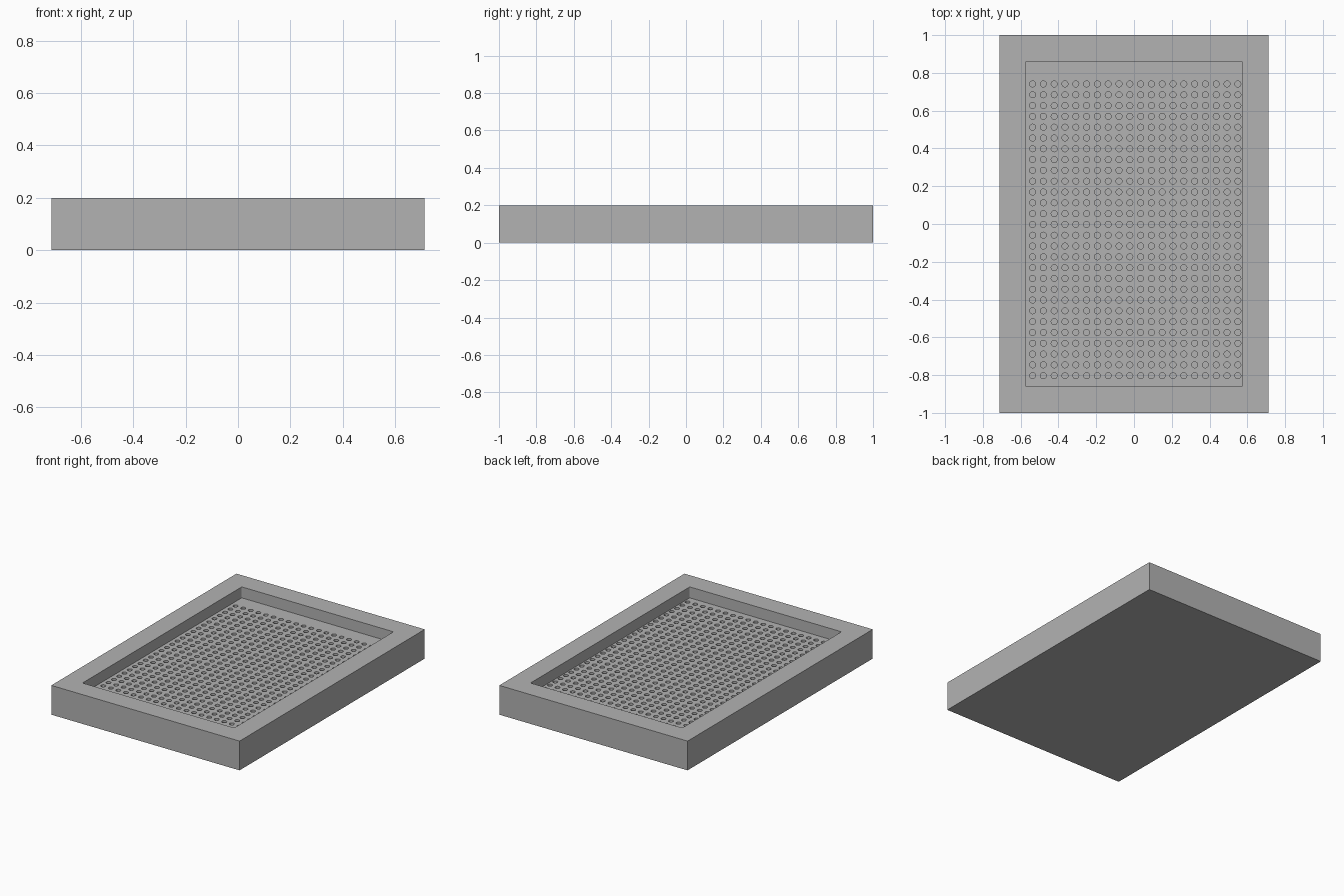
import bpy, bmesh
from mathutils import Matrix, Vector

cube = bpy.data.objects.get("Cube")
if cube:
    bpy.data.objects.remove(cube, do_unlink=True)

WIDTH, LENGTH, HEIGHT = 1.424, 2.0, 0.2
FLOOR_Z = 0.125
PITCH, RADIUS, DEPTH = 0.0572, 0.016, 0.05
COLUMNS, ROWS = 20, 28
FIRST_HOLE = Vector((-0.537, -0.803, FLOOR_Z))

grey = bpy.data.materials.new("plain grey")
grey.use_nodes = True
colour = (0.45, 0.45, 0.45, 1)
grey.diffuse_color = colour
grey.node_tree.nodes["Principled BSDF"].inputs["Base Color"].default_value = colour


def make_object(name, bm):
    mesh = bpy.data.meshes.new(name)
    bm.to_mesh(mesh)
    bm.free()
    mesh.materials.append(grey)
    obj = bpy.data.objects.new(name, mesh)
    bpy.context.collection.objects.link(obj)
    return obj


def box(name, size, bottom, corner=0):
    bm = bmesh.new()
    place = Matrix.Translation((0, 0, bottom + size[2] / 2)) @ Matrix.Diagonal((*size, 1))
    bmesh.ops.create_cube(bm, size=1, matrix=place)
    if corner:
        upright = [e for e in bm.edges if abs(e.verts[0].co.z - e.verts[1].co.z) > 0.01]
        bmesh.ops.bevel(bm, geom=upright, offset=corner, segments=3, profile=0.5, affect='EDGES')
    return make_object(name, bm)


def cut(target, cutter):
    mod = target.modifiers.new(cutter.name, 'BOOLEAN')
    mod.operation = 'DIFFERENCE'
    mod.solver = 'EXACT'
    mod.object = cutter
    cutter.hide_render = True
    cutter.hide_set(True)


# Tray block with a shallow, slightly rounded recess
tray = box("tray", (WIDTH, LENGTH, HEIGHT), 0)
cut(tray, box("recess_cutter", (1.148, 1.72, 0.2), FLOOR_Z, corner=0.006))

# Grid of blind round holes in the recess floor
bm = bmesh.new()
for column in range(COLUMNS):
    for row in range(ROWS):
        spot = FIRST_HOLE + Vector((column * PITCH, row * PITCH, 0))
        bmesh.ops.create_cone(bm, cap_ends=True, segments=16, radius1=RADIUS, radius2=RADIUS,
                              depth=2 * DEPTH, matrix=Matrix.Translation(spot))
cut(tray, make_object("hole_cutter", bm))
